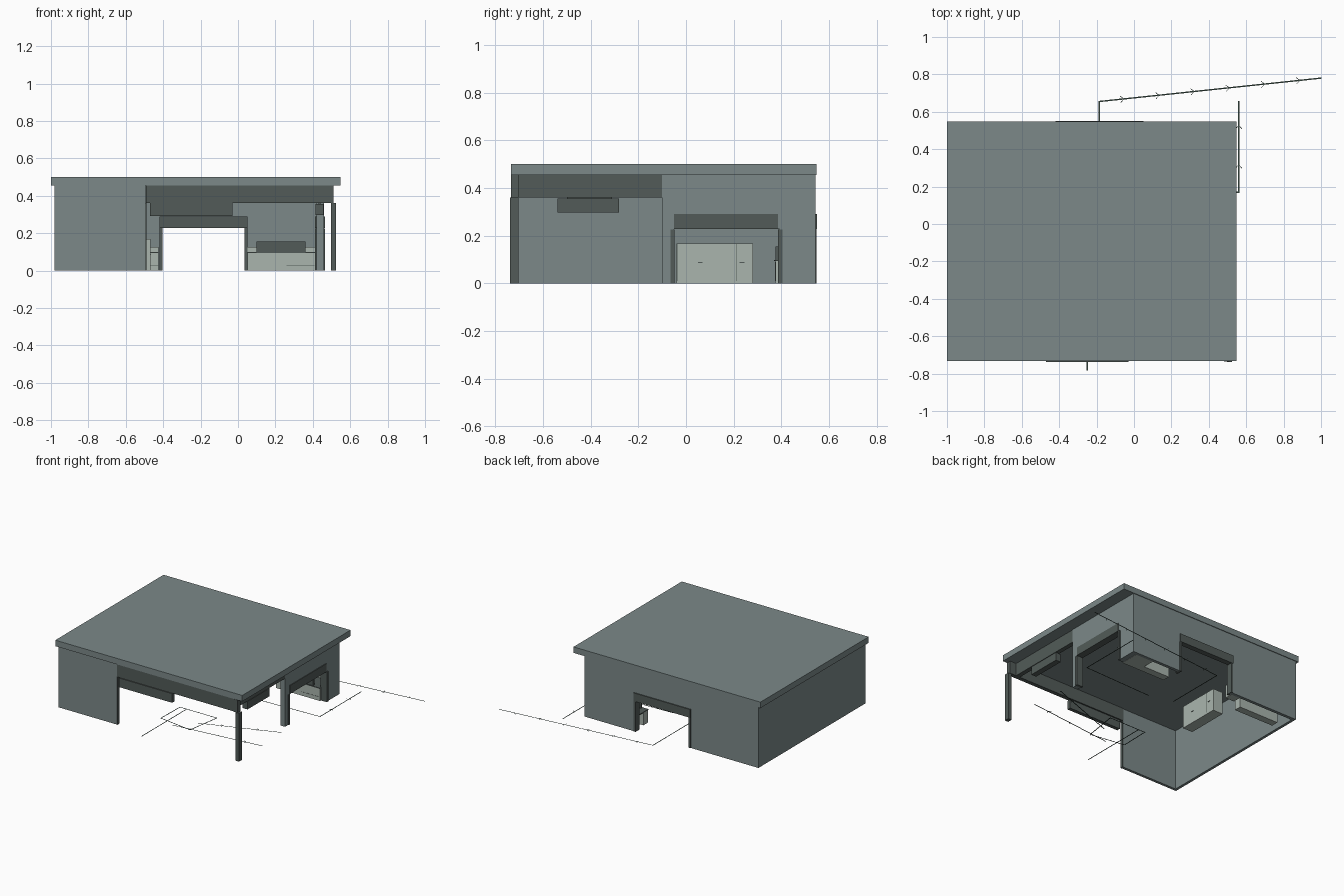
import bpy, bmesh, math
from mathutils import Vector

if "Cube" in bpy.data.objects:
    bpy.data.objects.remove(bpy.data.objects["Cube"])


def material(name, rgb):
    m = bpy.data.materials.new(name)
    m.diffuse_color = (*rgb, 1)
    m.use_nodes = True
    m.node_tree.nodes["Principled BSDF"].inputs["Base Color"].default_value = m.diffuse_color
    return m


WALL = material("grey_wall", (0.20, 0.25, 0.25))
DARK = material("dark_trim", (0.085, 0.105, 0.098))
LIGHT = material("pale_cabinet", (0.40, 0.46, 0.42))
LINE = material("path_line", (0.065, 0.11, 0.09))


def finish(name, bm, mat):
    me = bpy.data.meshes.new(name)
    bm.to_mesh(me)
    bm.free()
    me.materials.append(mat)
    ob = bpy.data.objects.new(name, me)
    bpy.context.collection.objects.link(ob)
    return ob


def box(name, x, y, z, mat):
    bm = bmesh.new()
    for v in bmesh.ops.create_cube(bm, size=1)["verts"]:
        v.co = [a + (c + 0.5) * (b - a) for c, (a, b) in zip(v.co, (x, y, z))]
    return finish(name, bm, mat)


def door_wall(name, u, depth, door, top, mat, along_x):
    """Wall with one door opening, extruded from its outline."""
    outline = [(u[0], 0), (door[0], 0), (door[0], top), (door[1], top),
               (door[1], 0), (u[1], 0), (u[1], 0.46), (u[0], 0.46)]
    bm = bmesh.new()
    co = [(a, depth[0], z) if along_x else (depth[0], a, z) for a, z in outline]
    face = bm.faces.new([bm.verts.new(c) for c in co])
    new = bmesh.ops.extrude_face_region(bm, geom=[face])["geom"]
    t = depth[1] - depth[0]
    bmesh.ops.translate(bm, vec=(0, t, 0) if along_x else (t, 0, 0),
                        verts=[e for e in new if isinstance(e, bmesh.types.BMVert)])
    bmesh.ops.recalc_face_normals(bm, faces=bm.faces[:])
    return finish(name, bm, mat)


def path(name, points, arrows=0):
    """Flat floor ribbon with evenly spaced arrowheads on its last leg."""
    bm = bmesh.new()

    def strip(a, b, half):
        d = (b - a).normalized() * half
        n = Vector((-d.y, d.x, 0))
        bm.faces.new([bm.verts.new(p) for p in (a - n - d, b - n + d, b + n + d, a + n - d)])

    pts = [Vector((*p, 0)) for p in points]
    for a, b in zip(pts, pts[1:]):
        strip(a, b, 0.0035)
    a, b = pts[-2:]
    d = (b - a).normalized()
    n = Vector((-d.y, d.x, 0))
    for i in range(arrows):
        tip = a.lerp(b, (i + 0.7) / (arrows + 0.3))
        for s in (-1, 1):
            strip(tip - d * 0.018 + n * s * 0.016, tip, 0.0015)
    return finish(name, bm, LINE)


# Roof slab and solid walls
box("roof", (-1, 0.548), (-0.733, 0.548), (0.455, 0.5), WALL)
box("left_wall", (-0.98, -0.96), (-0.725, 0.543), (0, 0.46), WALL)
box("front_wall", (-0.96, -0.495), (-0.725, -0.705), (0, 0.46), WALL)
box("front_wall_end", (-0.497, -0.49), (-0.727, -0.703), (0, 0.36), DARK)

# Walls with doorways
door_wall("back_wall", (-0.96, 0.46), (0.52, 0.543), (-0.41, 0.04), 0.23, WALL, True)
door_wall("right_wall", (-0.1, 0.52), (0.42, 0.46), (-0.05, 0.39), 0.23, WALL, False)

# Door jambs and the panels above the doorways
for i, x in enumerate((-0.42, 0.035)):
    box(f"back_jamb_{i}", (x, x + 0.016), (0.50, 0.547), (0, 0.23), DARK)
for i, y in enumerate((-0.066, 0.386)):
    box(f"right_jamb_{i}", (0.412, 0.466), (y, y + 0.018), (0, 0.226), DARK)
box("back_door_panel", (-0.42, 0.05), (0.51, 0.55), (0.228, 0.29), DARK)
box("right_door_panel", (0.412, 0.465), (-0.05, 0.385), (0.228, 0.29), DARK)

# Open corner: beams, post and hanging panels
box("front_beam", (-0.493, 0.51), (-0.73, -0.70), (0.36, 0.456), DARK)
box("right_beam", (0.425, 0.458), (-0.70, -0.10), (0.36, 0.456), DARK)
box("right_beam_end", (0.48, 0.51), (-0.735, -0.70), (0.36, 0.456), DARK)
box("corner_post", (0.497, 0.525), (-0.738, -0.703), (0, 0.36), DARK)
box("front_hanging_panel", (-0.47, -0.03), (-0.737, -0.71), (0.292, 0.36), DARK)
box("right_hanging_panel", (0.415, 0.457), (-0.54, -0.28), (0.297, 0.357), DARK)
box("panel_hanger", (0.43, 0.44), (-0.50, -0.31), (0.355, 0.362), DARK)

# Tall cabinet with three doors
box("tall_cabinet", (-0.55, -0.468), (-0.04, 0.28), (0, 0.168), LIGHT)
for i, y in enumerate((-0.035, 0.088, 0.213)):
    box(f"door_gap_{i}", (-0.469, -0.4665), (y - 0.0008, y + 0.0008), (0.01, 0.165), DARK)
for i, y in enumerate((0.06, 0.235)):
    box(f"door_handle_{i}", (-0.468, -0.464), (y - 0.01, y + 0.01), (0.086, 0.089), DARK)

# Right counter: front panel, end block, worktop, backsplash and screen
box("right_counter_front", (0.052, 0.418), (0.375, 0.43), (0, 0.093), LIGHT)
box("right_counter_block", (0.27, 0.418), (0.43, 0.52), (0, 0.093), LIGHT)
box("right_counter_top", (0.052, 0.418), (0.37, 0.52), (0.093, 0.099), DARK)
box("right_backsplash", (0.052, 0.418), (0.505, 0.52), (0.099, 0.125), LIGHT)
box("counter_screen", (0.10, 0.36), (0.375, 0.39), (0.099, 0.155), DARK)
box("counter_gap", (0.2595, 0.2605), (0.374, 0.376), (0.01, 0.09), DARK)
box("counter_rail", (0.26, 0.41), (0.374, 0.376), (0.028, 0.03), DARK)

# Left counter and the small unit beside the back doorway
box("left_counter", (-0.91, -0.58), (0.375, 0.43), (0, 0.10), LIGHT)
box("small_unit", (-0.50, -0.425), (0.46, 0.52), (0, 0.093), LIGHT)
box("small_unit_top", (-0.50, -0.425), (0.455, 0.52), (0.093, 0.099), DARK)
box("small_unit_backsplash", (-0.50, -0.425), (0.505, 0.52), (0.099, 0.125), LIGHT)
box("small_unit_rail", (-0.50, -0.425), (0.458, 0.461), (0.028, 0.031), DARK)

# Floor path lines
path("back_path", [(-0.185, 0.2), (-0.185, 0.655), (1.0, 0.78)], 6)
path("side_path", [(0, 0.15), (0.56, 0.17), (0.56, 0.655)], 2)
path("entry_path", [(-0.25, -0.78), (-0.25, -0.25)])
path("loop_path", [(-0.31, -0.47), (-0.305, -0.25), (0, -0.25), (-0.04, -0.51), (-0.31, -0.47)])
path("front_exit_path", [(-0.18, -0.515), (0.51, -0.44)], 3)
path("middle_exit_path", [(-0.06, -0.39), (0.49, -0.19)], 2)
